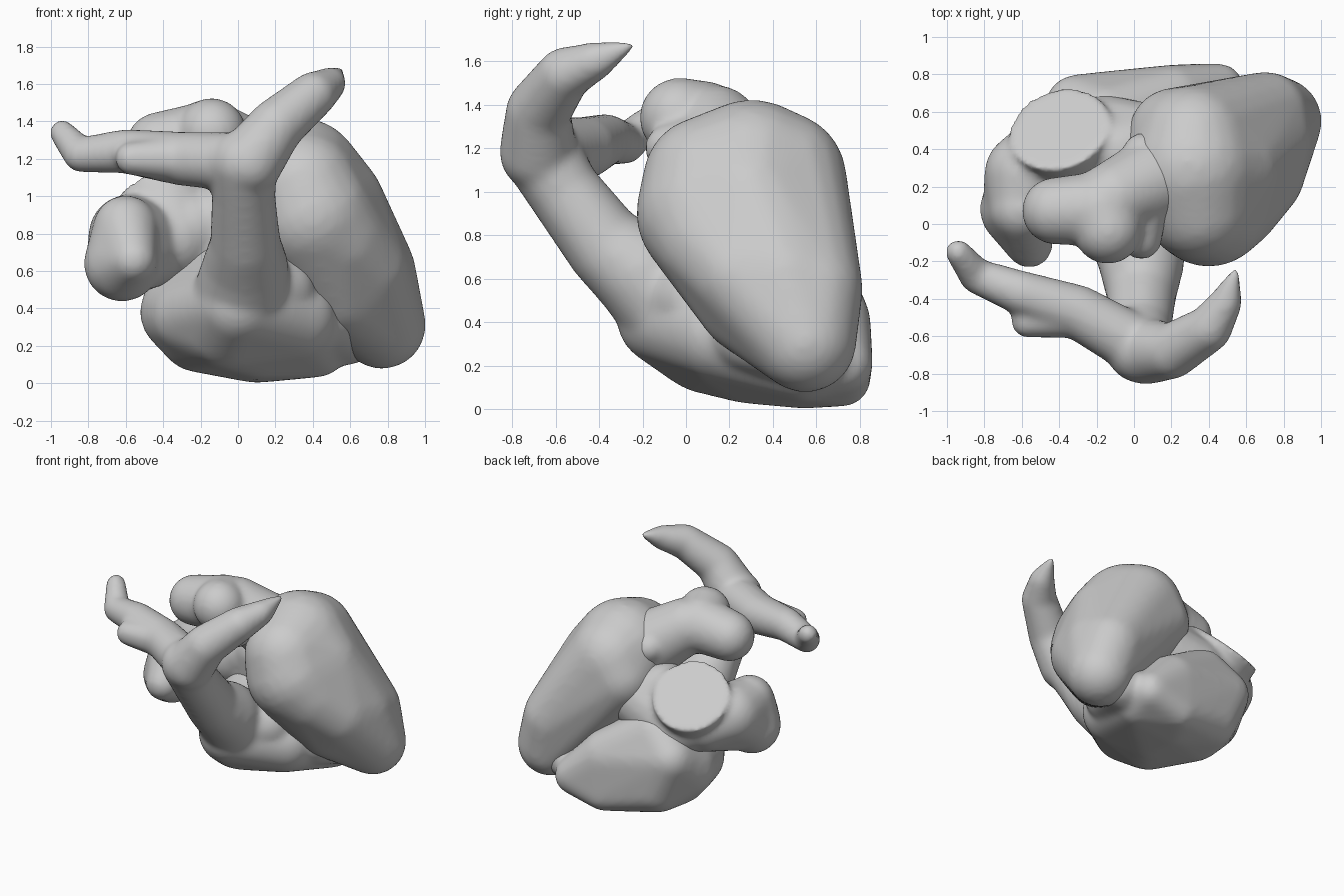
import bpy, bmesh, math
from mathutils import Vector


def ball(x, y, z, r, n=220):
    """Evenly spread points on a sphere."""
    pts = []
    for i in range(n):
        h = 1 - 2 * (i + 0.5) / n
        a = i * 2.399963
        s = math.sqrt(1 - h * h)
        pts.append(Vector((x + r * s * math.cos(a), y + r * s * math.sin(a), z + r * h)))
    return pts


def disc(centre, normal, r, n=40):
    """Points on a flat rim."""
    q = Vector(normal).to_track_quat('Z', 'Y')
    return [Vector(centre) + q @ Vector((r * math.cos(t), r * math.sin(t), 0))
            for t in (2 * math.pi * i / n for i in range(n))]


def add_hull(bm, pts):
    tmp = bmesh.new()
    for p in pts:
        tmp.verts.new(p)
    bmesh.ops.convex_hull(tmp, input=tmp.verts[:])
    loose = [v for v in tmp.verts if not v.link_faces]
    bmesh.ops.delete(tmp, geom=loose, context='VERTS')
    bmesh.ops.recalc_face_normals(tmp, faces=tmp.faces[:])
    me = bpy.data.meshes.new("tmp")
    tmp.to_mesh(me)
    tmp.free()
    bm.from_mesh(me)
    bpy.data.meshes.remove(me)


def blob(bm, spheres, extra=()):
    """Convex mass wrapped around several spheres."""
    pts = list(extra)
    for s in spheres:
        pts += ball(*s)
    add_hull(bm, pts)


def tube(bm, spheres):
    """Vessel of varying radius through a chain of spheres."""
    for a, b in zip(spheres, spheres[1:]):
        blob(bm, [a, b])


def finish(name, bm, smooth=10):
    me = bpy.data.meshes.new(name)
    bm.to_mesh(me)
    bm.free()
    ob = bpy.data.objects.new(name, me)
    bpy.context.collection.objects.link(ob)
    m = ob.modifiers.new("fuse", 'REMESH')
    m.mode = 'VOXEL'
    m.voxel_size = 0.02
    m.use_smooth_shade = True
    m = ob.modifiers.new("soften", 'SMOOTH')
    m.factor = 0.5
    m.iterations = smooth
    return ob


# left ventricle: large tapered mass on the right-hand side
bm = bmesh.new()
blob(bm, [(0.77, 0.55, 0.31, 0.235), (0.32, 0.30, 1.07, 0.355), (0.40, 0.10, 0.90, 0.33),
          (0.35, 0.10, 1.05, 0.30), (0.45, 0.47, 0.85, 0.295), (0.70, 0.45, 0.60, 0.25),
          (0.70, 0.58, 0.55, 0.235), (0.22, 0.48, 0.95, 0.25), (0.32, 0.43, 1.06, 0.31),
          (0.55, 0.30, 0.50, 0.25), (0.67, 0.26, 0.62, 0.24), (0.53, 0.12, 0.78, 0.26),
          (0.49, 0.30, 0.95, 0.295)])
finish("left_ventricle", bm, 14)

# right ventricle with the pulmonary trunk and its two branches
bm = bmesh.new()
blob(bm, [(0.45, 0.72, 0.21, 0.14), (0.10, 0.55, 0.21, 0.21), (-0.30, 0.45, 0.38, 0.225),
          (-0.05, 0.10, 0.33, 0.26), (0.30, 0.15, 0.35, 0.23), (0.00, -0.10, 0.42, 0.22),
          (-0.30, 0.62, 0.50, 0.18), (0.20, 0.65, 0.40, 0.20), (-0.15, 0.55, 0.62, 0.20),
          (0.20, 0.72, 0.14, 0.13), (-0.22, 0.40, 0.26, 0.20), (0.10, 0.28, 0.23, 0.205),
          (0.42, 0.55, 0.20, 0.17), (-0.25, 0.25, 0.36, 0.21), (-0.18, 0.60, 0.26, 0.20)])
blob(bm, [(0.42, 0.55, 0.24, 0.17), (0.60, 0.58, 0.26, 0.16), (0.45, 0.30, 0.36, 0.20)])
blob(bm, [(0.02, -0.08, 0.50, 0.22), (0.22, 0.05, 0.50, 0.20)])
tube(bm, [(0.02, -0.05, 0.47, 0.26), (0.04, -0.20, 0.62, 0.23), (0.04, -0.36, 0.74, 0.19),
          (0.03, -0.56, 1.00, 0.17), (0.03, -0.67, 1.18, 0.18)])
tube(bm, [(0.06, -0.68, 1.18, 0.18), (0.20, -0.68, 1.37, 0.15), (0.40, -0.56, 1.54, 0.125),
          (0.49, -0.42, 1.60, 0.09), (0.54, -0.26, 1.67, 0.025)])
tube(bm, [(0.00, -0.64, 1.18, 0.16), (-0.30, -0.47, 1.20, 0.145), (-0.60, -0.37, 1.24, 0.12),
          (-0.84, -0.28, 1.22, 0.095), (-0.94, -0.15, 1.34, 0.07)])
tube(bm, [(-0.30, -0.48, 1.20, 0.13), (-0.57, -0.52, 1.20, 0.09)])
finish("right_ventricle_and_pulmonary_artery", bm, 14)

# aorta: thick neck ending in two lobes, with a collar at its root
bm = bmesh.new()
tube(bm, [(0.13, 0.24, 1.13, 0.24), (-0.10, 0.14, 1.29, 0.20), (-0.20, 0.08, 1.30, 0.20),
          (-0.42, 0.07, 1.27, 0.18)])
tube(bm, [(-0.18, 0.08, 1.31, 0.20), (-0.14, -0.03, 1.34, 0.185)])
tube(bm, [(0.05, 0.38, 1.17, 0.11), (0.08, 0.15, 1.27, 0.11), (0.04, -0.08, 1.20, 0.11)])
finish("aorta", bm)

# right atrium: body, tilted flat vein stump and front appendage
bm = bmesh.new()
blob(bm, [(-0.20, 0.47, 0.65, 0.23), (-0.25, 0.38, 0.83, 0.21), (-0.42, 0.40, 0.76, 0.22)])
blob(bm, [(-0.34, 0.38, 0.78, 0.24)], disc((-0.40, 0.51, 0.97), (-0.22, 0.60, 0.75), 0.28))
blob(bm, [(-0.15, 0.45, 0.72, 0.24), (0.10, 0.40, 0.80, 0.24), (-0.08, 0.38, 0.88, 0.20)])
blob(bm, [(-0.45, 0.38, 0.74, 0.22), (-0.58, 0.27, 0.79, 0.22), (-0.61, 0.08, 0.66, 0.20),
          (-0.60, 0.08, 0.82, 0.175)])
blob(bm, [(-0.62, 0.08, 0.64, 0.205), (-0.60, 0.08, 0.83, 0.175), (-0.56, -0.11, 0.66, 0.125)])
finish("right_atrium", bm)
